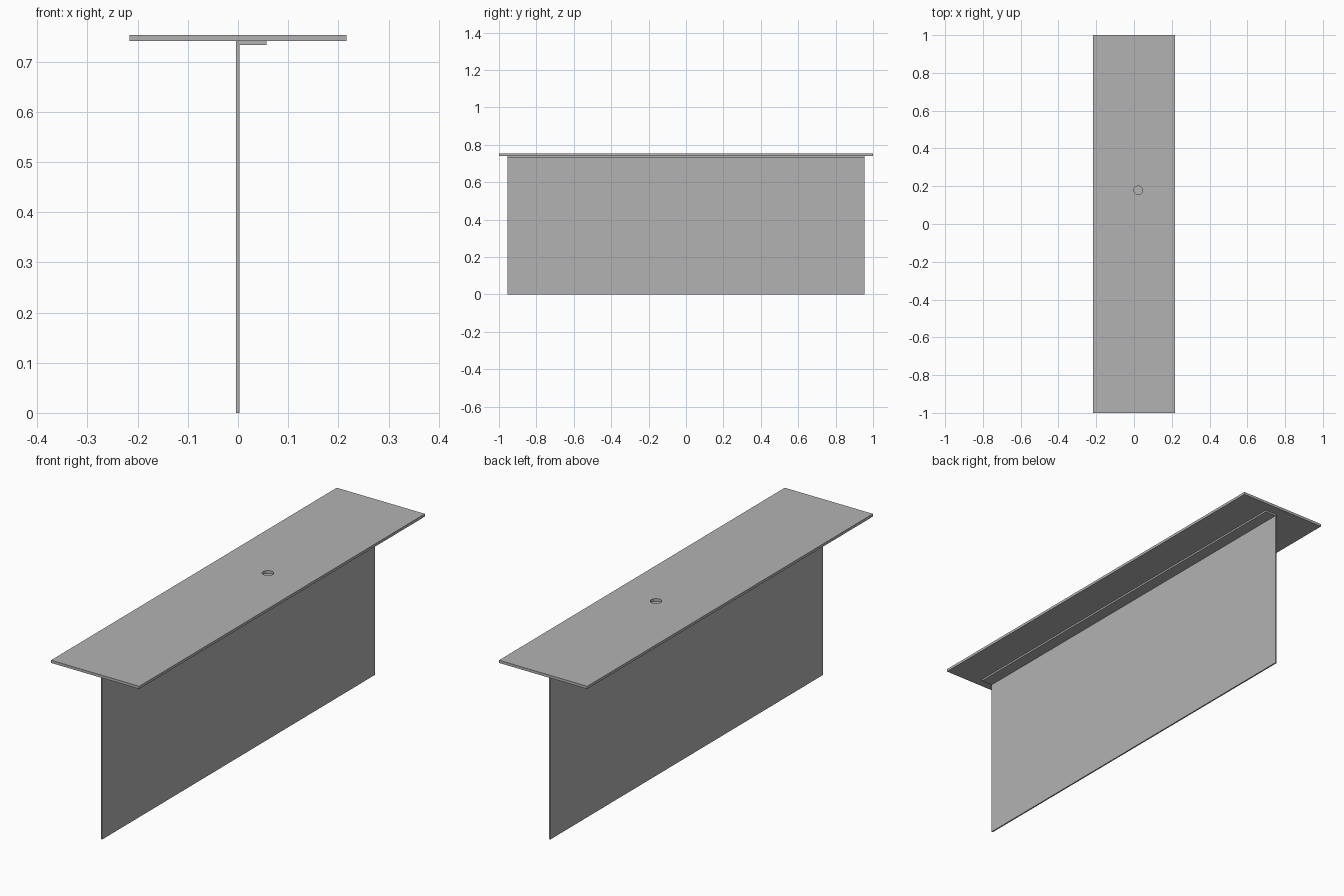
import bpy
import bmesh
from mathutils import Matrix, Vector

default = bpy.data.objects.get("Cube")
if default:
    bpy.data.objects.remove(default, do_unlink=True)

grey = bpy.data.materials.new("plain grey")
grey.use_nodes = True
grey.diffuse_color = (0.45, 0.45, 0.45, 1)
grey.node_tree.nodes["Principled BSDF"].inputs["Base Color"].default_value = (0.45, 0.45, 0.45, 1)


def finish(name, bm):
    mesh = bpy.data.meshes.new(name)
    bm.to_mesh(mesh)
    bm.free()
    mesh.materials.append(grey)
    obj = bpy.data.objects.new(name, mesh)
    bpy.context.collection.objects.link(obj)
    return obj


def box(name, low, high):
    low, high = Vector(low), Vector(high)
    bm = bmesh.new()
    place = Matrix.Translation((low + high) / 2) @ Matrix.Diagonal((*(high - low), 1))
    bmesh.ops.create_cube(bm, size=1, matrix=place)
    return finish(name, bm)


# Long board, upright panel and the fixing strip along one side of it
top_board = box("top_board", (-0.216, -1, 0.741), (0.216, 1, 0.753))
box("upright_panel", (-0.0035, -0.955, 0), (0.003, 0.955, 0.741))
box("fixing_strip", (0.003, -0.955, 0.733), (0.057, 0.955, 0.741))

# Round hole through the board, closed below by the strip
bm = bmesh.new()
bmesh.ops.create_cone(bm, cap_ends=True, segments=32, radius1=0.023, radius2=0.023,
                      depth=0.1, matrix=Matrix.Translation((0.022, 0.178, 0.747)))
cutter = finish("hole_cutter", bm)
cutter.hide_render = True
cutter.hide_viewport = True
cut = top_board.modifiers.new("cable_hole", "BOOLEAN")
cut.operation = "DIFFERENCE"
cut.solver = "EXACT"
cut.object = cutter
